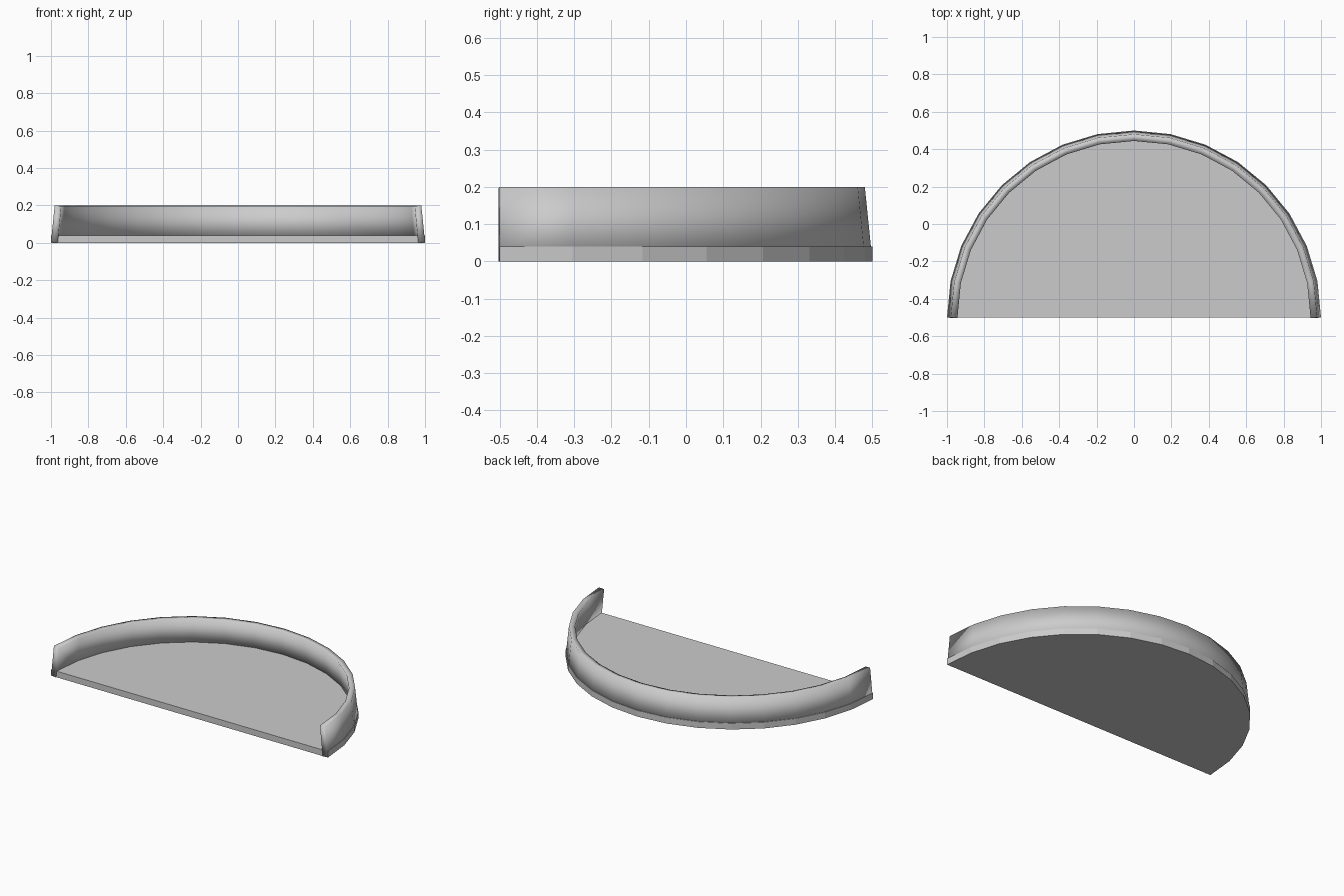
import bpy, bmesh
from math import sin, cos, pi

if "Cube" in bpy.data.objects:
    bpy.data.objects.remove(bpy.data.objects["Cube"])

SEGMENTS = 16
CENTRE_Y = -0.5


def arc(bm, radius, z):
    return [bm.verts.new((radius * cos(pi * i / SEGMENTS),
                          CENTRE_Y + radius * sin(pi * i / SEGMENTS), z))
            for i in range(SEGMENTS + 1)]


def finish(bm, name, smooth=False):
    for face in bm.faces:
        face.smooth = smooth
    mesh = bpy.data.meshes.new(name)
    bm.to_mesh(mesh)
    bm.free()
    obj = bpy.data.objects.new(name, mesh)
    bpy.context.collection.objects.link(obj)
    return obj


# Half-round floor slab with flat facets
bm = bmesh.new()
base = bm.faces.new(arc(bm, 1.0, 0))
top = bmesh.ops.extrude_face_region(bm, geom=[base])["geom"]
bmesh.ops.translate(bm, vec=(0, 0, 0.04),
                    verts=[g for g in top if isinstance(g, bmesh.types.BMVert)])
bmesh.ops.recalc_face_normals(bm, faces=bm.faces)
finish(bm, "floor_slab")

# Smooth curved rim leaning inwards, thickened towards the centre
bm = bmesh.new()
low, high = arc(bm, 1.0, 0.004), arc(bm, 0.98, 0.2)
for i in range(SEGMENTS):
    bm.faces.new((low[i], low[i + 1], high[i + 1], high[i]))
rim = finish(bm, "curved_rim", smooth=True)
solid = rim.modifiers.new("thickness", 'SOLIDIFY')
solid.thickness = 0.036
solid.offset = -1
solid.use_even_offset = True
